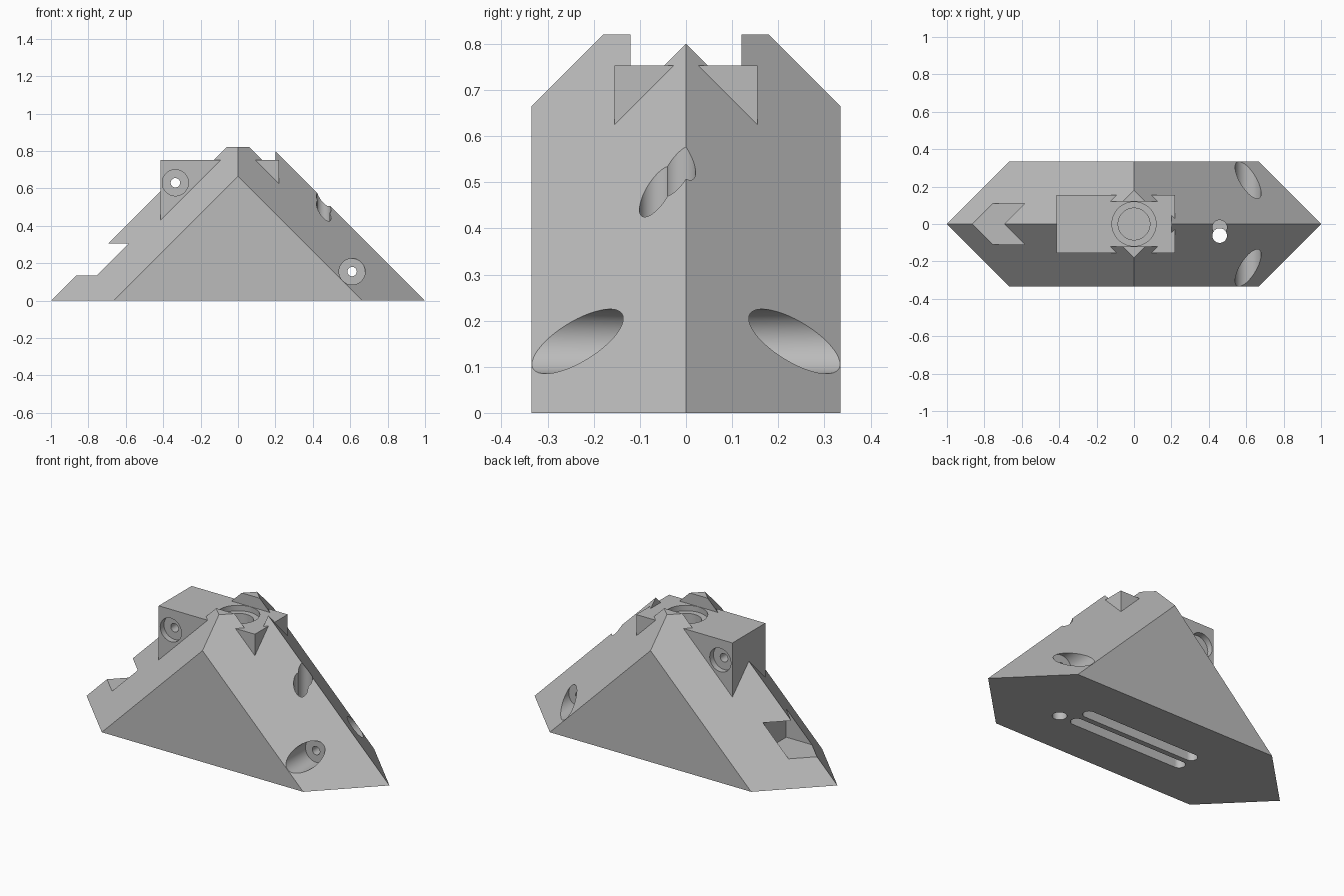
import bpy, bmesh
from math import cos, sin, pi, radians
from mathutils import Vector

cube = bpy.data.objects.get("Cube")
if cube:
    bpy.data.objects.remove(cube, do_unlink=True)

grey = bpy.data.materials.new("mid_grey")
grey.use_nodes = True
grey.diffuse_color = (0.5, 0.5, 0.5, 1)
grey.node_tree.nodes["Principled BSDF"].inputs["Base Color"].default_value = (0.5, 0.5, 0.5, 1)


def hull(name, points):
    """Convex solid around the points, with flat caps merged into single faces."""
    bm = bmesh.new()
    for p in points:
        bm.verts.new(p)
    bmesh.ops.convex_hull(bm, input=bm.verts)
    bmesh.ops.dissolve_limit(bm, angle_limit=radians(0.5), verts=bm.verts, edges=bm.edges)
    bmesh.ops.recalc_face_normals(bm, faces=bm.faces)
    mesh = bpy.data.meshes.new(name)
    bm.to_mesh(mesh)
    bm.free()
    mesh.materials.append(grey)
    obj = bpy.data.objects.new(name, mesh)
    bpy.context.collection.objects.link(obj)
    return obj


def block(name, lo, hi):
    return hull(name, [(x, y, z) for x in (lo[0], hi[0])
                       for y in (lo[1], hi[1]) for z in (lo[2], hi[2])])


def rod(name, centres, radius, start, end, axis="z"):
    """Round bar along an axis; two centres give a rounded slot."""
    points = []
    for u, v in centres:
        for i in range(48):
            a = 2 * pi * i / 48
            p, q = u + radius * cos(a), v + radius * sin(a)
            for t in (start, end):
                points.append((p, q, t) if axis == "z" else (p, t, q))
    return hull(name, points)


def combine(target, tool, operation="DIFFERENCE"):
    mod = target.modifiers.new("combine", "BOOLEAN")
    mod.object, mod.operation, mod.solver = tool, operation, "EXACT"
    bpy.context.view_layer.objects.active = target
    bpy.ops.object.modifier_apply(modifier=mod.name)
    bpy.data.objects.remove(tool, do_unlink=True)


# Half octahedron with flat ends and a clipped peak
HALF, PEAK = 0.335, 0.82
points = [(s, 0, 0) for s in (-1, 1)]
for s in (-1, 1):
    points += [(x, s * HALF, 0) for x in (HALF - 1, 1 - HALF)]
    points += [(0, s * HALF, 1 - HALF), (0, s * (1 - PEAK), PEAK), (s * (1 - PEAK), 0, PEAK)]
body = hull("pyramid_body", points)

# Channel through the peak, then the seated block
combine(body, block("peak_channel", (-0.6, -0.12, 0.75), (0.2, 0.12, 1)))
combine(body, block("top_block", (-0.415, -0.155, 0.4), (0.22, 0.155, 0.753)), "UNION")

# Step notch in the left ridge
combine(body, block("ridge_notch", (-1.1, -0.11, 0.135), (-0.585, 0.11, 0.305)))

# Stepped round recess in the top
combine(body, rod("top_recess", [(0, 0)], 0.118, 0.72, 0.9))
combine(body, rod("top_bore", [(0, 0)], 0.085, 0.64, 0.9))

# Cross holes with a counterbore on both faces
for x, z, floor in ((0.61, 0.155, 0.135), (-0.335, 0.63, 0.12)):
    for side in (-1, 1):
        combine(body, rod("counterbore", [(x, z)], 0.07, side * floor, side * 0.5, "y"))
    combine(body, rod("cross_hole", [(x, z)], 0.025, -0.5, 0.5, "y"))

# Vertical hole with an overlapping pocket on the right ridge
combine(body, rod("vertical_hole", [(0.458, -0.062)], 0.039, -0.1, 0.9))
combine(body, rod("ridge_pocket", [(0.458, -0.018)], 0.039, 0.3, 0.9))

# Twin slots in the underside
for side in (-1, 1):
    combine(body, rod("base_slot", [(-0.35, side * 0.05), (0.35, side * 0.05)], 0.034, -0.1, 0.12))

bpy.ops.object.select_all(action="DESELECT")
body.select_set(True)
bpy.context.view_layer.objects.active = body
bpy.ops.object.shade_smooth_by_angle(angle=radians(25))
